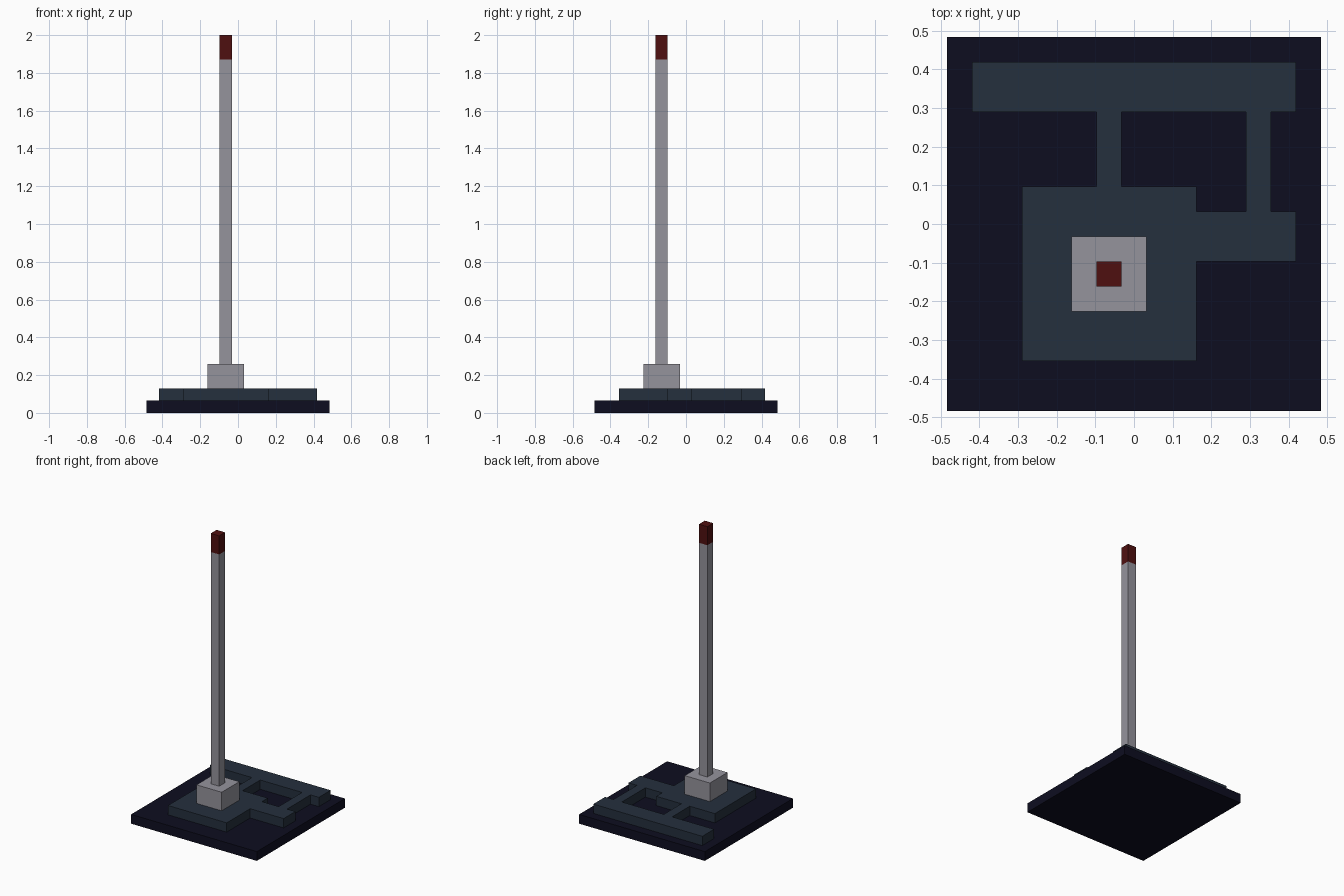
import bpy, bmesh

if "Cube" in bpy.data.objects:
    bpy.data.objects.remove(bpy.data.objects["Cube"])

U = 2 / 31          # one block unit
OFF = 7.5           # plate is 15 units square, centred


def material(name, rgb):
    m = bpy.data.materials.new(name)
    m.diffuse_color = (*rgb, 1)
    m.use_nodes = True
    m.node_tree.nodes["Principled BSDF"].inputs["Base Color"].default_value = m.diffuse_color
    return m


navy = material("dark navy", (0.0042, 0.0042, 0.0145))
slate = material("dark slate", (0.018, 0.029, 0.047))
grey = material("light grey", (0.30, 0.295, 0.335))
red = material("dark red", (0.078, 0.005, 0.005))


def slab(name, rects, z0, z1, mat):
    """Extrude the union of grid rectangles (x0, x1, y0, y1) from z0 to z1."""
    xs = sorted({v for r in rects for v in r[:2]})
    ys = sorted({v for r in rects for v in r[2:]})
    bm = bmesh.new()
    verts = {}

    def vert(x, y):
        if (x, y) not in verts:
            verts[x, y] = bm.verts.new(((x - OFF) * U, (y - OFF) * U, z0 * U))
        return verts[x, y]

    for xa, xb in zip(xs, xs[1:]):
        for ya, yb in zip(ys, ys[1:]):
            if any(r[0] <= xa and xb <= r[1] and r[2] <= ya and yb <= r[3] for r in rects):
                bm.faces.new([vert(xa, ya), vert(xb, ya), vert(xb, yb), vert(xa, yb)])
    base = bm.faces[:]
    ext = bmesh.ops.extrude_face_region(bm, geom=base, use_keep_orig=True)
    for v in ext["geom"]:
        if isinstance(v, bmesh.types.BMVert):
            v.co.z = z1 * U
    bmesh.ops.recalc_face_normals(bm, faces=bm.faces[:])
    me = bpy.data.meshes.new(name)
    bm.to_mesh(me)
    bm.free()
    me.materials.append(mat)
    ob = bpy.data.objects.new(name, me)
    bpy.context.collection.objects.link(ob)
    return ob


# Square base plate
slab("base_plate", [(0, 15, 0, 15)], 0, 1, navy)

# Raised walkway: main pad, side arm, back strip and two connectors
slab("raised_path", [(3, 10, 2, 9), (10, 14, 6, 8), (1, 14, 12, 14),
                     (6, 7, 9, 12), (12, 13, 8, 12)], 1, 2, slate)

# Mast with footing and coloured tip
slab("mast_footing", [(5, 8, 4, 7)], 2, 4, grey)
slab("mast", [(6, 7, 5, 6)], 4, 29, grey)
slab("mast_tip", [(6, 7, 5, 6)], 29, 31, red)
